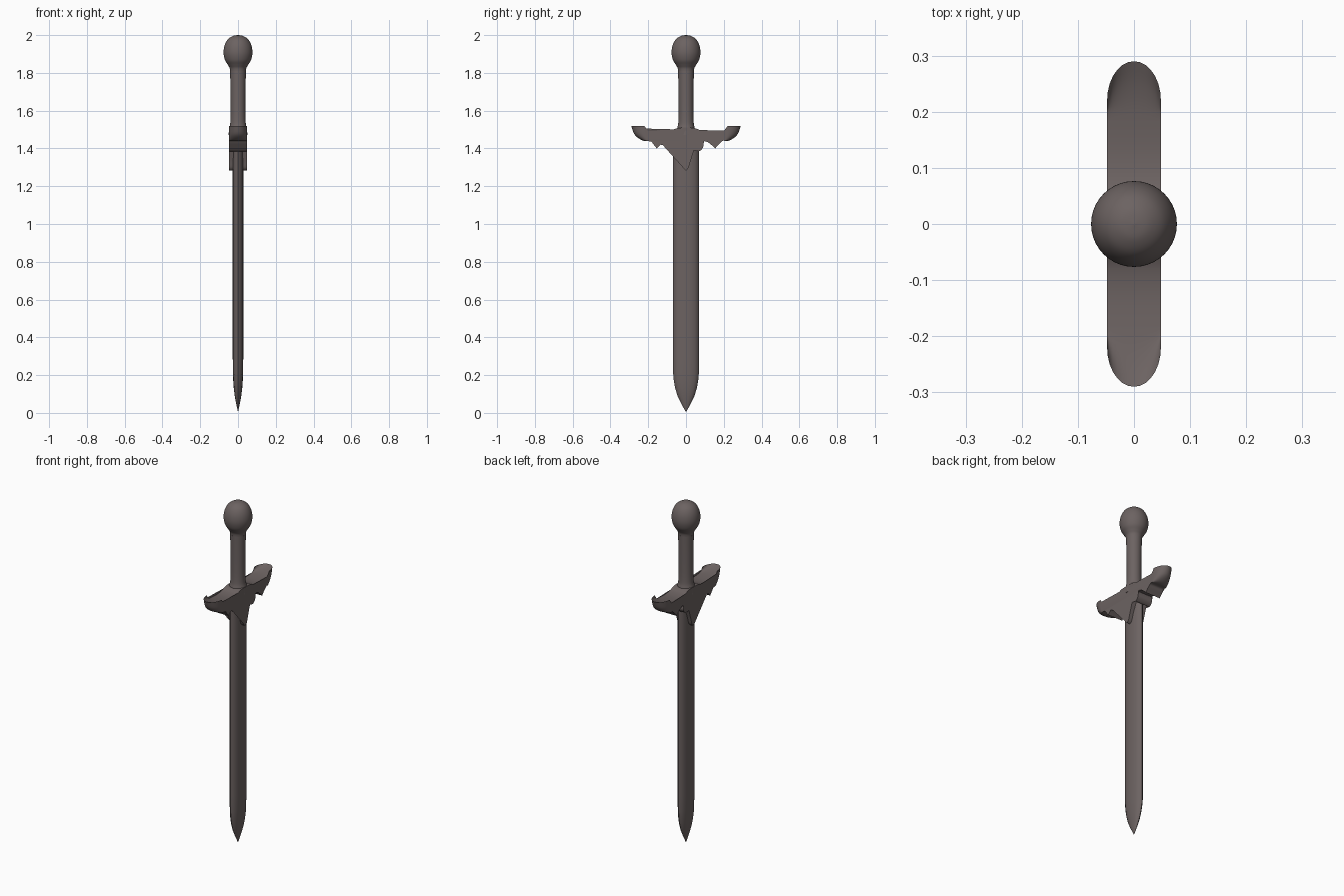
import bpy, bmesh, math
from mathutils import Vector

if "Cube" in bpy.data.objects:
    bpy.data.objects.remove(bpy.data.objects["Cube"])

steel = bpy.data.materials.new("dark warm grey")
steel.diffuse_color = (0.15, 0.124, 0.121, 1)
steel.use_nodes = True
steel.node_tree.nodes["Principled BSDF"].inputs["Base Color"].default_value = steel.diffuse_color


def finish(name, bm, angle=35):
    bmesh.ops.remove_doubles(bm, verts=bm.verts, dist=1e-5)
    bmesh.ops.recalc_face_normals(bm, faces=bm.faces)
    me = bpy.data.meshes.new(name)
    bm.to_mesh(me)
    bm.free()
    me.materials.append(steel)
    ob = bpy.data.objects.new(name, me)
    bpy.context.collection.objects.link(ob)
    bpy.ops.object.select_all(action='DESELECT')
    ob.select_set(True)
    bpy.context.view_layer.objects.active = ob
    bpy.ops.object.shade_smooth_by_angle(angle=math.radians(angle))
    return ob


def spline(pts, n=5):
    """Smooth curve through the points, sharp at both ends."""
    p = [Vector(q) for q in pts]
    p = [p[0]] + p + [p[-1]]
    out = []
    for a, b, c, d in zip(p, p[1:], p[2:], p[3:]):
        for i in range(n):
            t = i / n
            out.append(0.5 * (2 * b + (c - a) * t + (2 * a - 5 * b + 4 * c - d) * t * t
                              + (3 * b - a - 3 * c + d) * t ** 3))
    return out + [p[-1]]


def loft(name, rings, angle=35):
    bm = bmesh.new()
    rows = [[bm.verts.new(co) for co in r] for r in rings]
    n = len(rows[0])
    for a, b in zip(rows, rows[1:]):
        for i in range(n):
            j = (i + 1) % n
            bm.faces.new((a[i], a[j], b[j], b[i]))
    caps = [bm.faces.new(rows[0]), bm.faces.new(rows[-1])]
    bmesh.ops.triangulate(bm, faces=caps)
    return finish(name, bm, angle)


def lathe(name, pts, sides=40):
    rings = [[(r * math.cos(2 * math.pi * i / sides), r * math.sin(2 * math.pi * i / sides), z)
              for i in range(sides)] for r, z in spline(pts)]
    return loft(name, rings, 50)


# pommel: egg-shaped knob with a small neck
lathe("pommel", [(0.041, 1.80), (0.044, 1.825), (0.054, 1.843), (0.069, 1.868), (0.0765, 1.905),
                 (0.071, 1.945), (0.054, 1.977), (0.028, 1.995), (0.0005, 2.0)])

# grip: round, flaring slightly into the guard
lathe("grip", [(0.05, 1.47), (0.047, 1.505), (0.041, 1.535), (0.039, 1.60), (0.040, 1.72), (0.042, 1.81)])

# blade: lens section, straight sides, pointed tip
section = [(0.028, 0), (0.026, 0.025), (0.021, 0.047), (0.011, 0.061), (0, 0.068)]
half = section + [(-x, y) for x, y in section[-2::-1]]
section = half + [(x, -y) for x, y in half[-2:0:-1]]
stations = [(0.003, 0.003, 0.004), (0.10, 0.06, 0.43), (0.30, 0.13, 0.73),
            (0.60, 0.125, 0.89), (0.90, 0.20, 1.0), (1, 0.30, 1), (1, 1.42, 1)]
stations = [(0.01, 0.005, 0.01), (0.36, 0.05, 0.38), (0.62, 0.09, 0.66),
            (0.80, 0.13, 0.84), (0.90, 0.17, 0.95), (0.96, 0.21, 1), (1, 0.30, 1), (1, 1.43, 1)]
loft("blade", [[(x * sx, y * sy, z) for x, y in section] for sx, z, sy in stations], 50)

# guard: winged outline in y-z, sharp at the joins between runs
runs = [
    [(0, 1.51), (0.045, 1.508), (0.08, 1.495), (0.13, 1.489), (0.20, 1.494), (0.25, 1.505), (0.29, 1.52)],
    [(0.29, 1.52), (0.275, 1.478), (0.25, 1.453), (0.222, 1.440), (0.19, 1.442), (0.175, 1.425), (0.155, 1.40)],
    [(0.155, 1.40), (0.135, 1.42), (0.11, 1.436), (0.085, 1.440)],
    [(0.085, 1.440), (0.092, 1.415), (0.085, 1.397), (0.068, 1.385), (0.060, 1.405), (0.050, 1.418)],
    [(0.050, 1.418), (0.040, 1.385), (0.024, 1.335), (0.013, 1.297), (0, 1.283)],
]
right = []
for run in runs:
    right += [(p.x, p.y) for p in spline(run, 4)][:-1]
right.append((0, 1.283))
outline = right + [(-y, z) for y, z in right[-2:0:-1]]


def slice_at(x):
    # wing tips are rounded when seen from above
    k = 0.22 + 0.78 * math.sqrt(max(0, 1 - (x / 0.048) ** 2))
    def pull(y):
        a = abs(y)
        return math.copysign(a if a < 0.2 else 0.2 + (a - 0.2) * k, y)
    return [(x, pull(y), z) for y, z in outline]


loft("guard", [slice_at(0.048 * math.sin(math.pi / 2 * i / 7)) for i in range(-7, 8)], 40)
